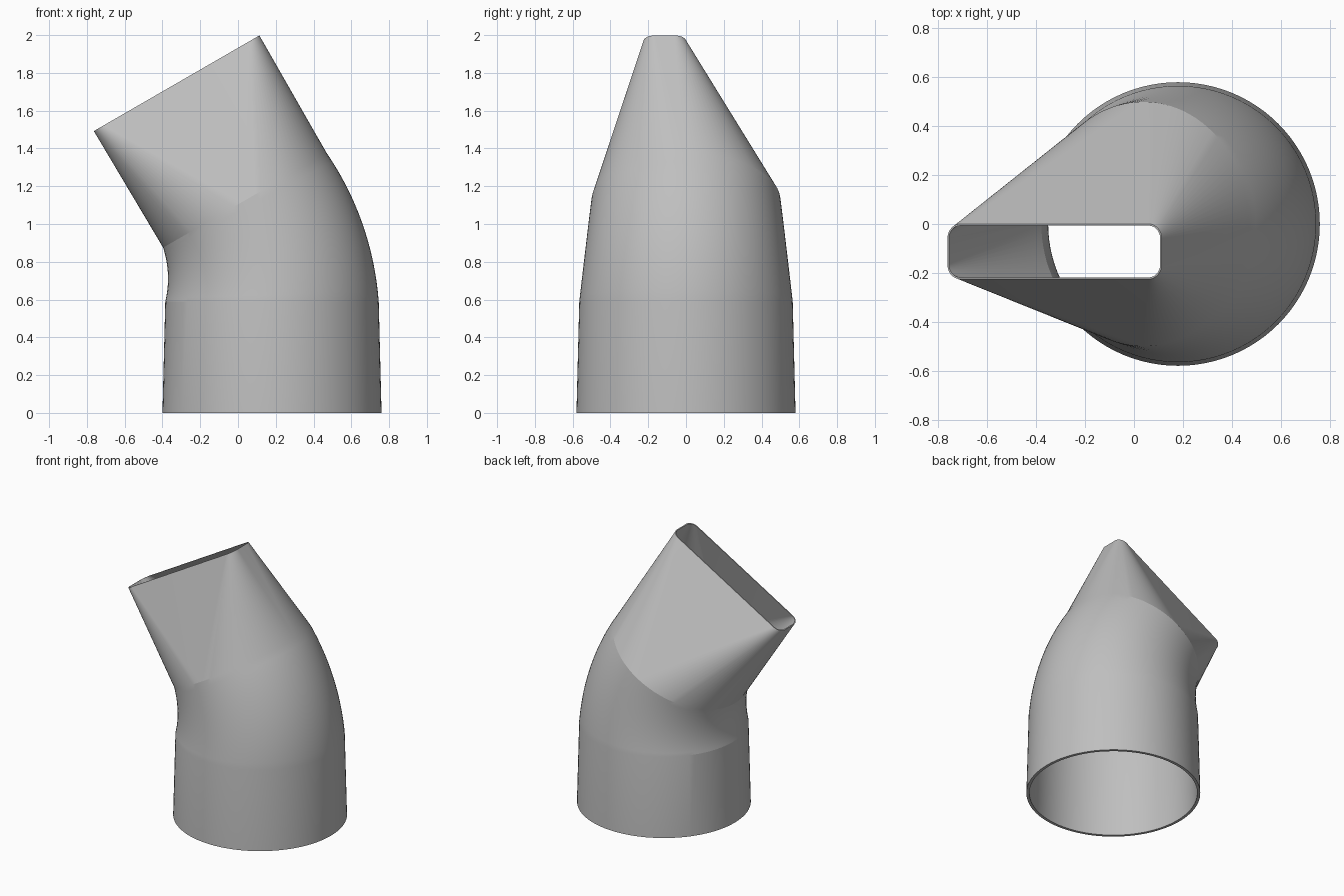
import bpy, bmesh
from math import pi, sin, cos, radians
from mathutils import Vector

cube = bpy.data.objects.get("Cube")
if cube:
    bpy.data.objects.remove(cube)

SEG = 24        # segments per quarter turn
WALL = 0.02     # duct wall
LIP = 0.007     # wall at the slot
BEND = radians(30)
PIVOT = Vector((-0.89, 0, 0.59))
REACH = 1.07    # pivot to duct axis


def ring(centre, tilt, radius, half_u=0, half_v=0):
    """Rounded rectangle (a circle when the half sizes are 0), tilted about y."""
    u, v = Vector((cos(tilt), 0, sin(tilt))), Vector((0, 1, 0))
    points = []
    for q, (su, sv) in enumerate([(1, 1), (-1, 1), (-1, -1), (1, -1)]):
        for i in range(SEG + 1):
            a = (q + i / SEG) * pi / 2
            points.append(centre + u * (su * half_u + radius * cos(a))
                          + v * (sv * half_v + radius * sin(a)))
    return points


def skin(inset, lip):
    """Rings from the round foot, through the elbow, to the slot."""
    rings = [ring(Vector((0.18, 0, 0)), 0, 0.58 - inset)]
    steps = 16
    for i in range(steps + 1):
        t = i / steps
        a = BEND * t
        centre = PIVOT + Vector((cos(a), 0, sin(a))) * REACH
        rings.append(ring(centre, a, 0.565 - 0.065 * t - inset))
    slot = Vector((-0.325, -0.1125, 1.745))
    rings.append(ring(slot, BEND, 0.06 - lip, 0.446, 0.0525))
    return rings


# Outer skin upward, inner skin back down, closed into one shell
loops = skin(0, 0) + skin(WALL, LIP)[::-1]
bm = bmesh.new()
verts = [[bm.verts.new(p) for p in loop] for loop in loops]
for k, low in enumerate(verts):
    high = verts[(k + 1) % len(verts)]
    for i in range(len(low)):
        j = (i + 1) % len(low)
        bm.faces.new((low[i], low[j], high[j], high[i]))
bmesh.ops.remove_doubles(bm, verts=bm.verts, dist=0.0001)
bmesh.ops.recalc_face_normals(bm, faces=bm.faces)

mesh = bpy.data.meshes.new("angled_nozzle")
bm.to_mesh(mesh)
bm.free()
nozzle = bpy.data.objects.new("angled_nozzle", mesh)
bpy.context.collection.objects.link(nozzle)

# Plain grey plastic
grey = bpy.data.materials.new("plain_grey")
grey.use_nodes = True
colour = (0.52, 0.52, 0.52, 1)
grey.diffuse_color = colour
grey.node_tree.nodes["Principled BSDF"].inputs["Base Color"].default_value = colour
mesh.materials.append(grey)

bpy.ops.object.select_all(action="DESELECT")
nozzle.select_set(True)
bpy.context.view_layer.objects.active = nozzle
bpy.ops.object.shade_smooth_by_angle(angle=radians(9))
